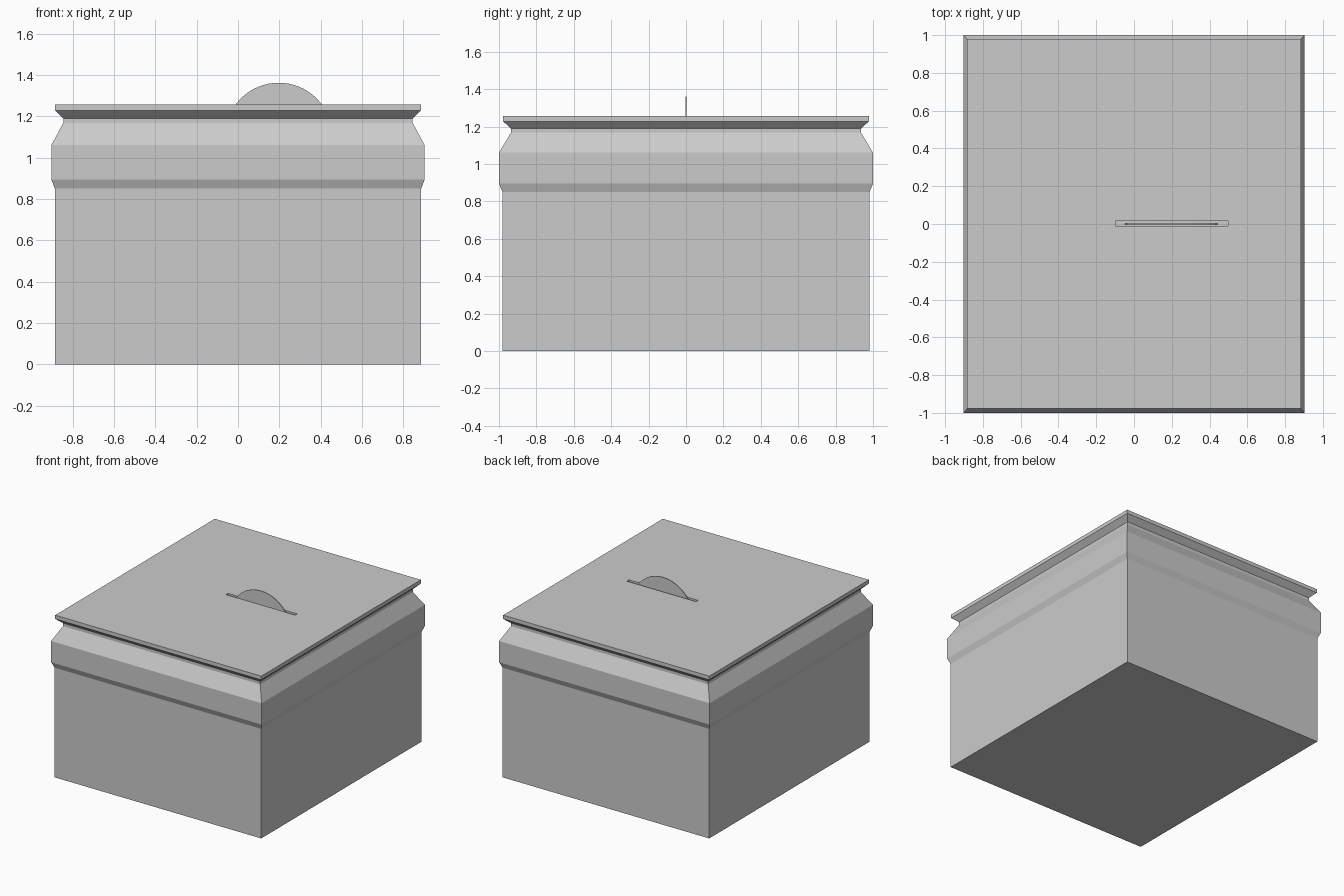
import bpy, bmesh
from math import pi, radians
from mathutils import Matrix

if "Cube" in bpy.data.objects:
    bpy.data.objects.remove(bpy.data.objects["Cube"])


def add_object(name, bm):
    bmesh.ops.recalc_face_normals(bm, faces=bm.faces)
    mesh = bpy.data.meshes.new(name)
    bm.to_mesh(mesh)
    bm.free()
    obj = bpy.data.objects.new(name, mesh)
    bpy.context.collection.objects.link(obj)
    return obj


def rectangular_loft(name, profile):
    """Stack rectangular loops (half x, half y, z) and cap both ends."""
    bm = bmesh.new()
    loops = [[bm.verts.new((sx * x, sy * y, z))
              for sx, sy in ((-1, -1), (1, -1), (1, 1), (-1, 1))]
             for x, y, z in profile]
    for low, high in zip(loops, loops[1:]):
        for i in range(4):
            j = (i + 1) % 4
            bm.faces.new((low[i], low[j], high[j], high[i]))
    bm.faces.new(loops[0])
    bm.faces.new(loops[-1])
    return add_object(name, bm)


# Box with bulging collar, narrow neck and flared top plate
box = rectangular_loft("coin_box", [
    (0.886, 0.981, 0.0), (0.886, 0.981, 0.85),
    (0.903, 1.0, 0.895), (0.903, 1.0, 1.06),
    (0.845, 0.936, 1.167), (0.845, 0.936, 1.19),
    (0.884, 0.978, 1.228), (0.884, 0.978, 1.257)])

# Slot cut into the top
bm = bmesh.new()
bmesh.ops.create_cube(bm, size=1, matrix=Matrix.Translation((0.2, 0.003, 1.257))
                      @ Matrix.Diagonal((0.594, 0.026, 0.14, 1)))
cutter = add_object("slot_cutter", bm)
cutter.hide_render = True
cutter.hide_set(True)
cut = box.modifiers.new("slot", 'BOOLEAN')
cut.object = cutter
cut.operation = 'DIFFERENCE'
cut.solver = 'EXACT'

# Thin coin standing halfway in the slot
bm = bmesh.new()
bmesh.ops.create_cone(bm, cap_ends=True, segments=64, radius1=0.26, radius2=0.26,
                      depth=0.006, matrix=Matrix.Translation((0.197, 0, 1.102))
                      @ Matrix.Rotation(pi / 2, 4, 'X'))
coin = add_object("coin", bm)
bpy.context.view_layer.objects.active = coin
coin.select_set(True)
bpy.ops.object.shade_smooth_by_angle(angle=radians(30))
